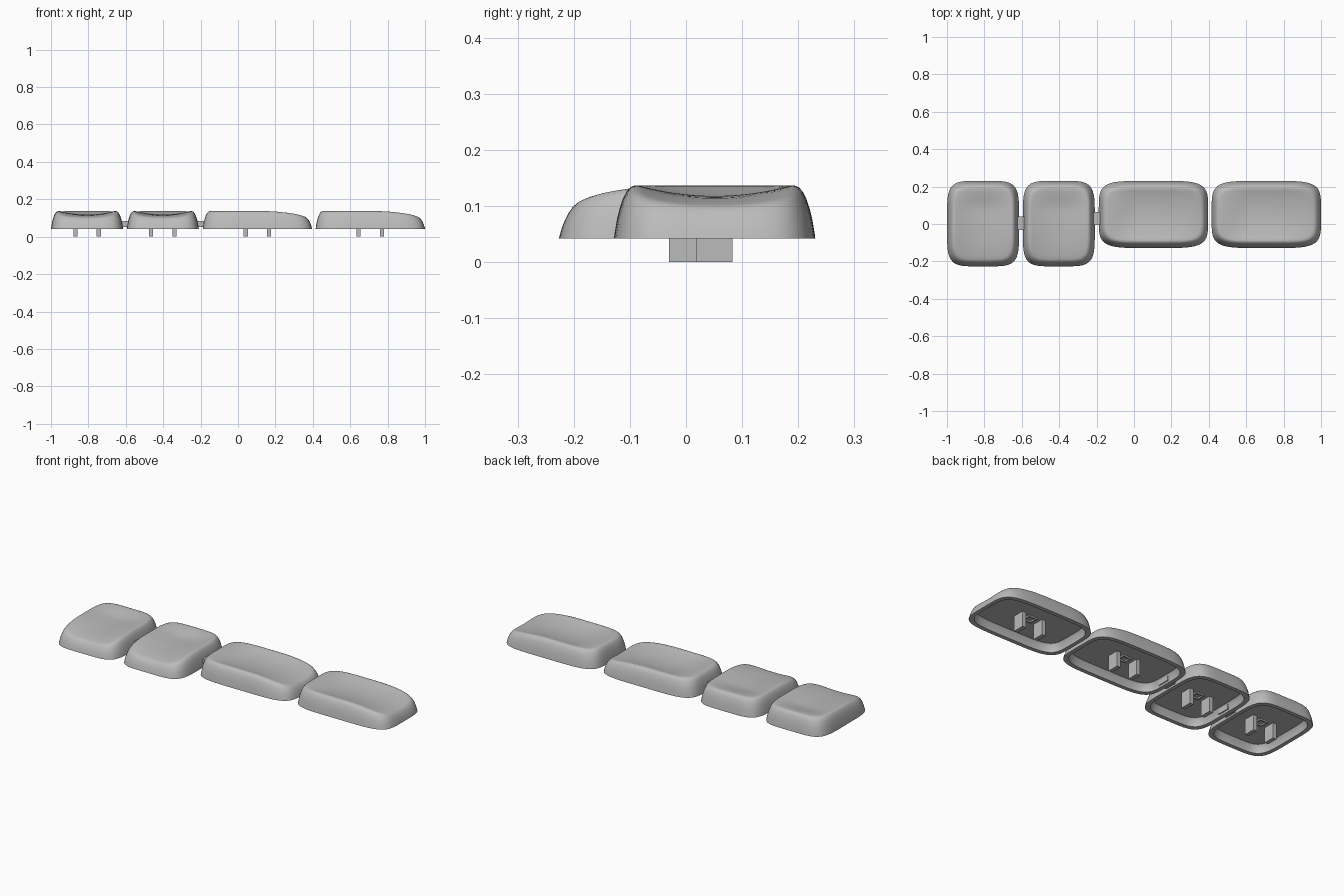
import bpy, bmesh, math
from mathutils import Matrix

cube = bpy.data.objects.get("Cube")
if cube:
    bpy.data.objects.remove(cube, do_unlink=True)

grey = bpy.data.materials.new("light_grey_plastic")
grey.use_nodes = True
GREY = (0.5, 0.5, 0.5, 1)
grey.diffuse_color = GREY
grey.node_tree.nodes["Principled BSDF"].inputs["Base Color"].default_value = GREY

BASE, TOP, CEILING = 0.042, 0.137, 0.085
SEGMENTS = 96
CREST_INSET = 0.042


def smoothstep(lo, hi, t):
    t = min(1, max(0, (t - lo) / (hi - lo)))
    return t * t * (3 - 2 * t)


def outline(half_l, half_w, power=5.0):
    """Soft rounded rectangle."""
    pts = []
    for i in range(SEGMENTS):
        t = 2 * math.pi * (i + 0.5) / SEGMENTS
        c, s = math.cos(t), math.sin(t)
        r = (abs(c) ** power + abs(s) ** power) ** (-1 / power)
        pts.append((half_l * c * r, half_w * s * r))
    return pts


def add_object(name, bm):
    bmesh.ops.recalc_face_normals(bm, faces=bm.faces)
    mesh = bpy.data.meshes.new(name)
    bm.to_mesh(mesh)
    bm.free()
    mesh.materials.append(grey)
    obj = bpy.data.objects.new(name, mesh)
    bpy.context.scene.collection.objects.link(obj)
    return obj


def add_box(name, center, size):
    bm = bmesh.new()
    bmesh.ops.create_cube(bm, size=1)
    bmesh.ops.scale(bm, vec=size, verts=bm.verts)
    bmesh.ops.translate(bm, vec=center, verts=bm.verts)
    return add_object(name, bm)


def add_cap(name, center, length, width, turn):
    """Scooped key cap: high end at local -x, open low end at local +x."""
    hl, hw = length / 2, width / 2

    def surface(x, y, h):
        a = x / hl
        crest = TOP - 0.025 * max(0, (a - 0.05) / 0.85) ** 2
        across = max(0, 1 - (y / (hw - CREST_INSET)) ** 2)
        along = smoothstep(-0.88, -0.3, a) * (1 - 0.4 * smoothstep(0.2, 0.9, a))
        return BASE + h * (crest - 0.019 * across * along - BASE)

    bm = bmesh.new()
    rings = []

    def ring(l, w, height):
        rings.append([bm.verts.new((x, y, height(x, y))) for x, y in outline(l, w)])

    # hollow underside, then rim
    ring(hl - 0.034, hw - 0.034, lambda x, y: CEILING)
    ring(hl - 0.027, hw - 0.027, lambda x, y: CEILING - 0.008)
    ring(hl - 0.022, hw - 0.022, lambda x, y: BASE)
    # outer wall curving into the crest
    for inset, h in ((0, 0), (0.001, 0.08), (0.005, 0.34), (0.010, 0.56), (0.016, 0.75),
                     (0.023, 0.89), (0.029, 0.96), (0.035, 0.99), (CREST_INSET, 1)):
        ring(hl - inset, hw - inset, lambda x, y: surface(x, y, h))
    # scooped top
    for k in range(11, 0, -1):
        s = k / 12
        ring((hl - CREST_INSET) * s, (hw - CREST_INSET) * s, lambda x, y: surface(x, y, 1))
    for a, b in zip(rings, rings[1:]):
        for i in range(SEGMENTS):
            j = (i + 1) % SEGMENTS
            bm.faces.new((a[i], a[j], b[j], b[i]))
    bm.faces.new(rings[0])
    mid = bm.verts.new((0, 0, surface(0, 0, 1)))
    for i in range(SEGMENTS):
        bm.faces.new((rings[-1][i], rings[-1][(i + 1) % SEGMENTS], mid))
    bm.transform(Matrix.Translation((*center, 0)) @ Matrix.Rotation(turn, 4, "Z"))
    obj = add_object(name, bm)
    bpy.ops.object.select_all(action="DESELECT")
    obj.select_set(True)
    bpy.context.view_layer.objects.active = obj
    bpy.ops.object.shade_smooth_by_angle(angle=math.radians(40))

    # two mounting legs and a small raised frame on the ceiling
    x, y = center
    for side, dx in (("left", 0.0625), ("right", -0.0625)):
        add_box(f"{name}_{side}_leg", (x + dx, y, 0.045), (0.022, 0.064, 0.09))
    for sign in (-1, 1):
        add_box(f"{name}_frame_side", (x + sign * 0.022, y, CEILING - 0.002), (0.008, 0.052, 0.012))
        add_box(f"{name}_frame_end", (x, y + sign * 0.022, CEILING - 0.002), (0.036, 0.008, 0.012))


# two tall caps with the low end forward, two wide caps with the low end to +x
add_cap("tall_cap_outer", (-0.807, 0.002), 0.457, 0.385, -math.pi / 2)
add_cap("tall_cap_inner", (-0.402, 0.002), 0.457, 0.385, -math.pi / 2)
add_cap("wide_cap_inner", (0.104, 0.051), 0.585, 0.359, 0)
add_cap("wide_cap_outer", (0.7075, 0.051), 0.585, 0.359, 0)

# small links joining neighbouring caps
add_box("link_outer", (-0.605, 0.004, 0.069), (0.08, 0.07, 0.032))
add_box("link_inner", (-0.2, 0.03, 0.069), (0.08, 0.07, 0.032))
